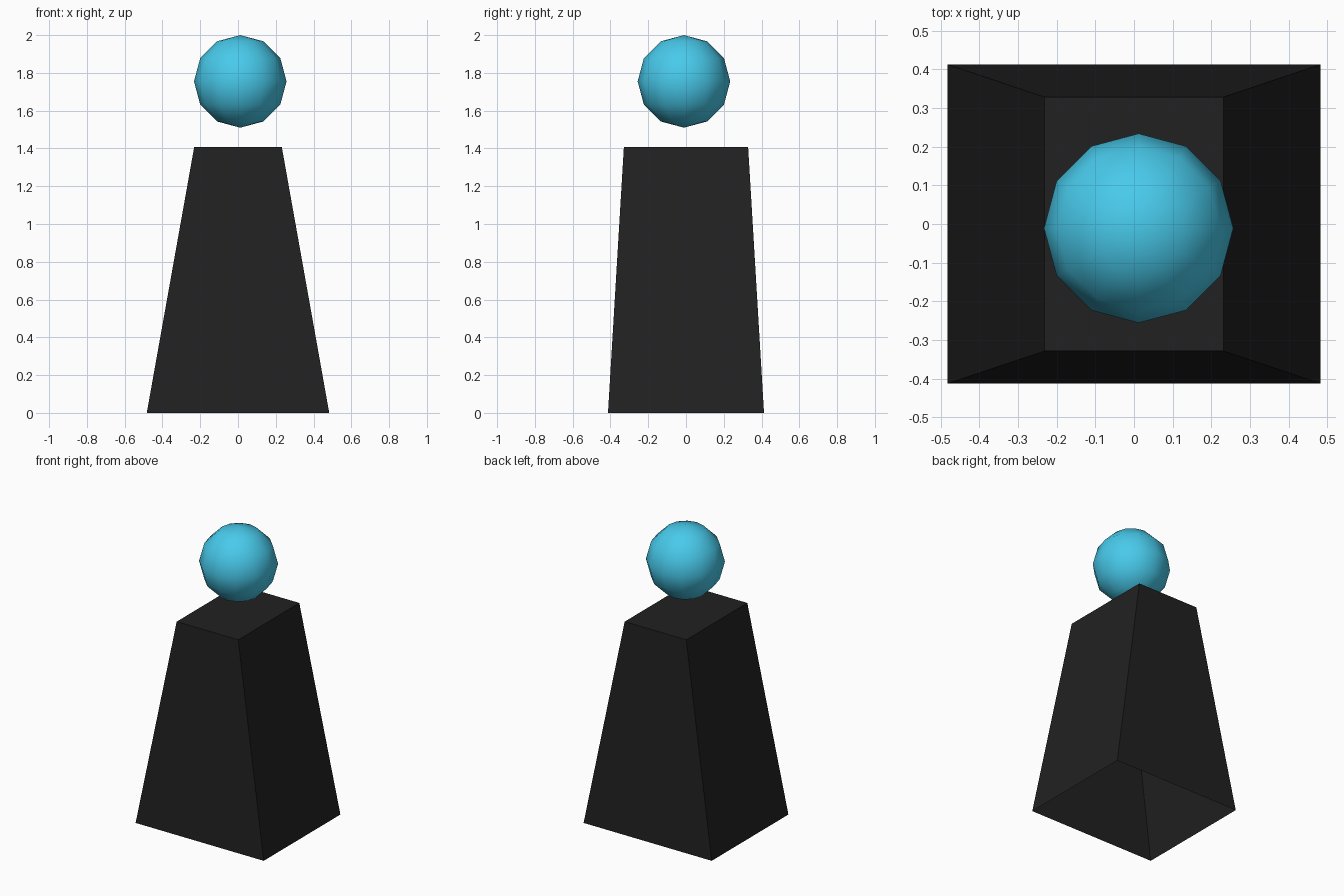
import bpy
import bmesh
from mathutils import Matrix

if "Cube" in bpy.data.objects:
    bpy.data.objects.remove(bpy.data.objects["Cube"])


def add_part(name, bm, color, smooth=False):
    mesh = bpy.data.meshes.new(name)
    for f in bm.faces:
        f.smooth = smooth
    bm.to_mesh(mesh)
    bm.free()
    obj = bpy.data.objects.new(name, mesh)
    bpy.context.scene.collection.objects.link(obj)
    mat = bpy.data.materials.new(name + "_color")
    mat.diffuse_color = (*color, 1)
    mat.use_nodes = True
    mat.node_tree.nodes["Principled BSDF"].inputs["Base Color"].default_value = mat.diffuse_color
    mesh.materials.append(mat)
    return obj


# Body: tapered box, open underneath
HEIGHT = 1.407
BOTTOM = (0.483, 0.413)
TOP = (0.232, 0.329)
bm = bmesh.new()
bmesh.ops.create_cube(bm, size=2)
for v in bm.verts:
    half, z = (TOP, HEIGHT) if v.co.z > 0 else (BOTTOM, 0)
    v.co = (v.co.x * half[0], v.co.y * half[1], z)
bm.normal_update()
base = [f for f in bm.faces if f.normal.z < -0.9]
bmesh.ops.delete(bm, geom=base, context='FACES_ONLY')
add_part("body", bm, (0.015, 0.015, 0.015))

# Head: low-poly ball floating above the body, slightly off centre
bm = bmesh.new()
bmesh.ops.create_uvsphere(bm, u_segments=12, v_segments=6, radius=0.245,
                          matrix=Matrix.Translation((0.012, -0.011, 1.755)))
add_part("head", bm, (0.065, 0.59, 0.83), smooth=True)
